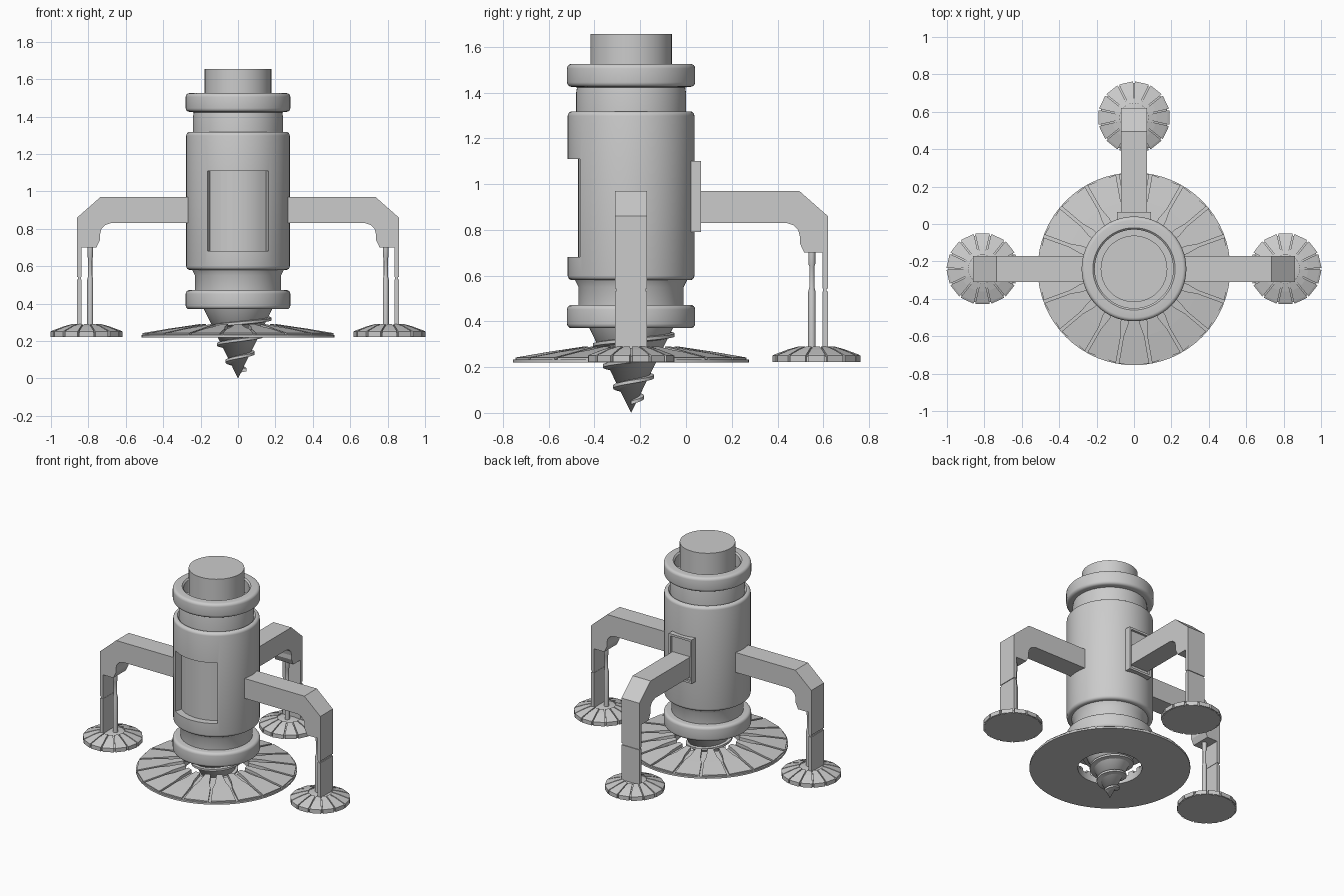
import bpy, bmesh
from math import sin, cos, pi, radians
from mathutils import Matrix, Vector

if "Cube" in bpy.data.objects:
    bpy.data.objects.remove(bpy.data.objects["Cube"])

CY = -0.24  # y of the drill axis
AXIS = Matrix.Translation((0, CY, 0))


def finish(name, bm, mat=AXIS, smooth=None):
    bmesh.ops.remove_doubles(bm, verts=bm.verts, dist=1e-5)
    bmesh.ops.recalc_face_normals(bm, faces=bm.faces)
    bm.transform(mat)
    me = bpy.data.meshes.new(name)
    bm.to_mesh(me)
    bm.free()
    ob = bpy.data.objects.new(name, me)
    bpy.context.collection.objects.link(ob)
    if smooth:
        shade(ob, smooth)
    return ob


def shade(ob, angle=40):
    bpy.ops.object.select_all(action='DESELECT')
    ob.select_set(True)
    bpy.context.view_layer.objects.active = ob
    bpy.ops.object.shade_smooth_by_angle(angle=radians(angle))


def lathe(name, pts, n=64, mat=AXIS, closed=False, smooth=40):
    bm = bmesh.new()
    vs = [bm.verts.new((r, 0, z)) for r, z in pts]
    es = [bm.edges.new(p) for p in zip(vs, vs[1:])]
    if closed:
        es.append(bm.edges.new((vs[-1], vs[0])))
    bmesh.ops.spin(bm, geom=vs + es, cent=(0, 0, 0), axis=(0, 0, 1),
                   angle=2 * pi, steps=n, use_merge=True)
    return finish(name, bm, mat, smooth)


def prism(name, outline, a, b, to3d, mat=AXIS):
    bm = bmesh.new()
    lo = [bm.verts.new(to3d(u, v, a)) for u, v in outline]
    hi = [bm.verts.new(to3d(u, v, b)) for u, v in outline]
    bm.faces.new(lo)
    bm.faces.new(hi)
    n = len(lo)
    for i in range(n):
        bm.faces.new((lo[i], lo[(i + 1) % n], hi[(i + 1) % n], hi[i]))
    return finish(name, bm, mat)


def box(name, x, y, z, mat=AXIS):
    rect = [(x[0], y[0]), (x[1], y[0]), (x[1], y[1]), (x[0], y[1])]
    return prism(name, rect, z[0], z[1], lambda u, v, w: (u, v, w), mat)


def rounded(r, z0, z1, b=0.02):
    """Lathe points of a band with rounded edges, from low to high."""
    arc = [i * pi / 8 for i in range(5)]
    low = [(r - b + b * sin(a), z0 + b - b * cos(a)) for a in arc]
    return low + [(r - b + b * cos(a), z1 - b + b * sin(a)) for a in arc]


def petals(name, n, stations, mat=AXIS):
    """Ring of plates; stations are (radius, half width, top z, bottom z)."""
    bm = bmesh.new()
    for k in range(n):
        rot = Matrix.Rotation(2 * pi * (k + 0.5) / n, 4, 'Z')
        loops = []
        for r, w, t, b in stations:
            loops.append([bm.verts.new(rot @ Vector(c)) for c in
                          ((r, -w, b), (r, w, b), (r, w, t), (r, -w, t))])
        bm.faces.new(loops[0])
        bm.faces.new(loops[-1])
        for p, q in zip(loops, loops[1:]):
            for i in range(4):
                j = (i + 1) % 4
                bm.faces.new((p[i], p[j], q[j], q[i]))
    return finish(name, bm, mat)


# Main drum with its two narrow necks
drum = lathe('drum', [(0, .45), (.23, .45), (.23, .55), (.245, .58)]
             + rounded(.277, .58, 1.318) + [(.25, 1.318), (.24, 1.305), (.24, 1.40),
                                            (.235, 1.43), (0, 1.43)])

# Curved recess in the front of the drum
R = .231
xs = [-.15 + .03 * i for i in range(11)]
outline = [(x, -(R * R - x * x) ** .5) for x in xs] + [(.163, -.225), (.17, -.4), (-.17, -.4), (-.163, -.225)]
cutter = prism('recess_cutter', outline, .682, 1.11, lambda u, v, w: (u, v, w))
cutter.hide_render = True
mod = drum.modifiers.new('recess', 'BOOLEAN')
mod.operation = 'DIFFERENCE'
mod.solver = 'EXACT'
mod.object = cutter
bpy.context.view_layer.objects.active = drum
bpy.ops.object.modifier_apply(modifier=mod.name)
bpy.data.objects.remove(cutter)
shade(drum)

# Collars and top cap
lathe('top_collar', [(.21, 1.42)] + rounded(.28, 1.425, 1.525)
      + [(.22, 1.525), (.21, 1.515)], closed=True)
lathe('base_collar', [(0, .37)] + rounded(.28, .37, .472) + [(0, .472)])
lathe('top_cap', [(0, 1.42), (.178, 1.42), (.178, 1.655), (0, 1.655)])

# Back panel: raised frame around a sunken plate
for s in (-1, 1):
    x = sorted((s * .09, s * .075))
    box('panel_frame_side', x, (.24, .305), (.79, 1.10))
for z in (.79, 1.085):
    box('panel_frame_bar', (-.075, .075), (.24, .305), (z, z + .015))
box('panel_plate', (-.08, .08), (.24, .29), (.795, 1.095))

# Drill bit with spiral thread
lathe('drill_bit', [(0, .38), (.185, .375), (0, 0)], 48)
bm = bmesh.new()
rows = []
N, TURNS = 140, 3.4
for i in range(N + 1):
    t = i / N
    z = .045 + .31 * t
    a = 2 * pi * TURNS * t
    r = z * .493
    rows.append([bm.verts.new((q * cos(a), q * sin(a), z + d)) for q, d in
                 ((r - .012, -.014), (r + .022, -.008), (r + .022, .006), (r - .012, .012))])
for p, q in zip(rows, rows[1:]):
    for i in range(4):
        j = (i + 1) % 4
        bm.faces.new((p[i], p[j], q[j], q[i]))
bm.faces.new(rows[0])
bm.faces.new(rows[-1])
finish('drill_thread', bm, smooth=40)

# Ground disc with radial plates
lathe('ground_disc', [(.205, .22), (.515, .22), (.515, .233), (.205, .268)], closed=True)
petals('ground_disc_plates', 18, [(.208, .018, .29, .25), (.30, .034, .276, .24),
                                  (.36, .056, .267, .235), (.505, .081, .242, .225)])

# Three legs with feet: right, back, left
bracket = [(.25, .83), (.68, .83), (.71, .82), (.73, .80), (.738, .77), (.738, .74),
           (.757, .70), (.86, .70), (.86, .86), (.735, .97), (.25, .97)]
for side, ang in (('right', 0), ('back', 90), ('left', 180)):
    m = AXIS @ Matrix.Rotation(radians(ang), 4, 'Z')
    prism(side + '_leg_arm', bracket, -.07, .07, lambda u, v, w: (u, w, v), m)
    box(side + '_leg_upper_plate', (.837, .86), (-.07, .07), (.543, .70), m)
    box(side + '_leg_lower_plate', (.837, .86), (-.07, .07), (.27, .53), m)
    box(side + '_leg_joint', (.839, .855), (-.066, .066), (.525, .55), m)
    rod = m @ Matrix.Translation((.79, 0, 0))
    lathe(side + '_leg_rod', [(0, .27), (.016, .27), (.016, .53), (.011, .55),
                              (.011, .64), (.015, .65), (.015, .71), (0, .71)], 16, rod)
    foot = m @ Matrix.Translation((.81, 0, 0))
    lathe(side + '_foot', [(0, .222), (.182, .222), (.182, .246), (.085, .282), (0, .287)],
          28, foot, smooth=20)
    petals(side + '_foot_pads', 14, [(.075, .013, .291, .27), (.12, .024, .278, .25),
                                     (.178, .037, .256, .224), (.189, .037, .25, .222)], foot)
